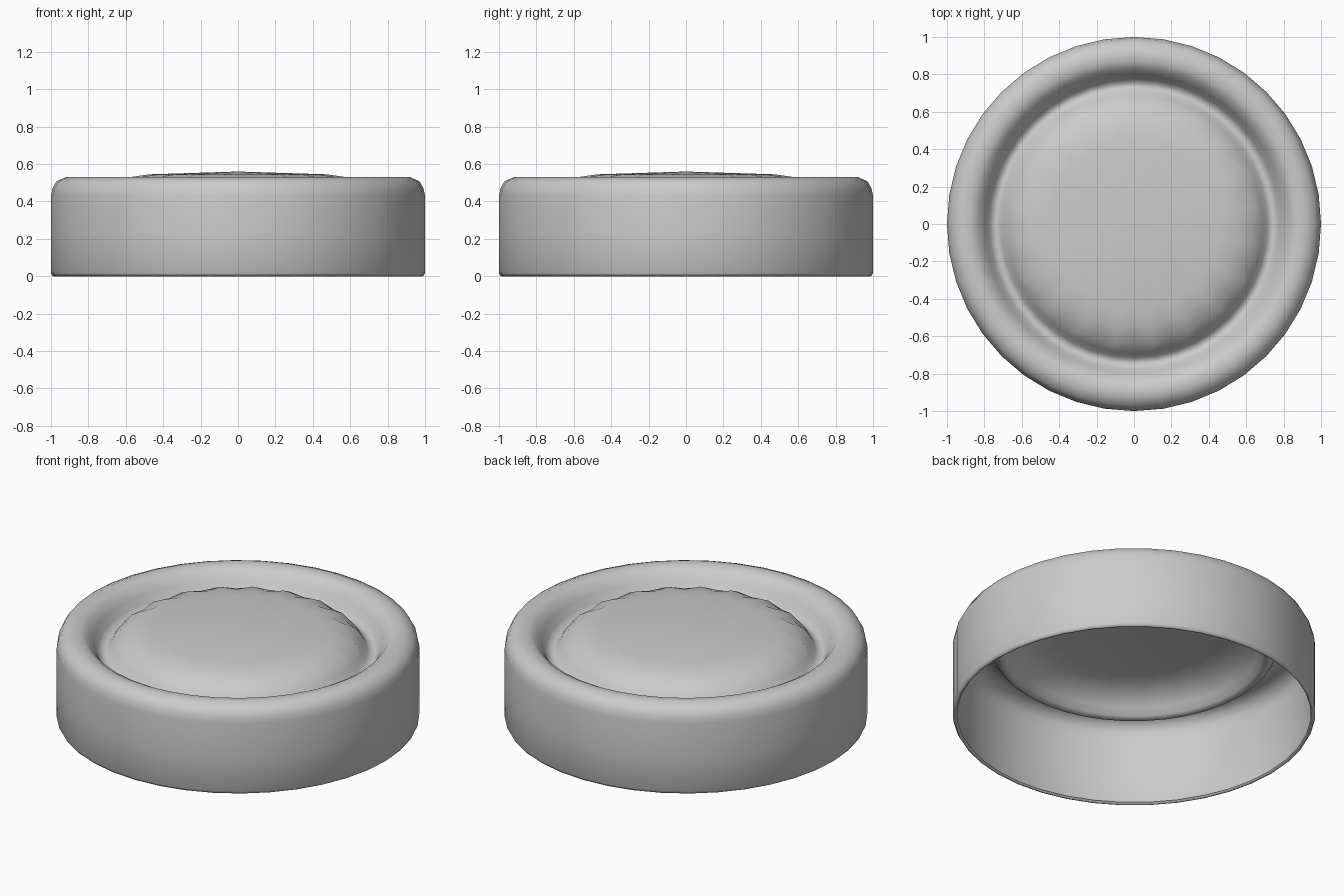
import bpy, bmesh, math

if "Cube" in bpy.data.objects:
    bpy.data.objects.remove(bpy.data.objects["Cube"])

SEG = 40


def revolve(name, profile, cap=None, flutes=None):
    """Lathe an (r, z) profile about z; cap is the height of a centre vertex.
    flutes maps a profile index to an alternating radius offset."""
    flutes = flutes or {}
    bm = bmesh.new()
    rings = []
    for k, (r, z) in enumerate(profile):
        ring = []
        for i in range(SEG):
            a = 2 * math.pi * i / SEG
            rr = r + flutes.get(k, 0) * (1 if i % 2 else -1)
            ring.append(bm.verts.new((rr * math.cos(a), rr * math.sin(a), z)))
        rings.append(ring)
    for lo, hi in zip(rings, rings[1:]):
        for i in range(SEG):
            j = (i + 1) % SEG
            bm.faces.new((lo[i], lo[j], hi[j], hi[i]))
    if cap is not None:
        tip = bm.verts.new((0, 0, cap))
        for i in range(SEG):
            bm.faces.new((rings[-1][i], rings[-1][(i + 1) % SEG], tip))
    for f in bm.faces:
        f.smooth = True
    mesh = bpy.data.meshes.new(name)
    bm.to_mesh(mesh)
    bm.free()
    ob = bpy.data.objects.new(name, mesh)
    bpy.context.collection.objects.link(ob)
    return ob


# One thin pressed shell: rolled lip, skirt, rounded rim, groove, shallow dome
lid_profile = [
    (0.975, 0.012), (0.983, 0.0), (0.992, 0.003), (1.0, 0.018),   # rolled lip
    (1.0, 0.22), (1.0, 0.43), (0.992, 0.47), (0.97, 0.508),       # skirt
    (0.92, 0.53), (0.87, 0.527), (0.835, 0.508),                  # rim
    (0.80, 0.465), (0.775, 0.42), (0.755, 0.402), (0.735, 0.40),  # groove
    (0.715, 0.412), (0.69, 0.45), (0.64, 0.495),                  # dome shoulder
    (0.56, 0.531), (0.46, 0.545),                                 # dome
]
revolve("jar_lid", lid_profile, cap=0.56, flutes={17: 0.012, 18: 0.02, 19: 0.02})
